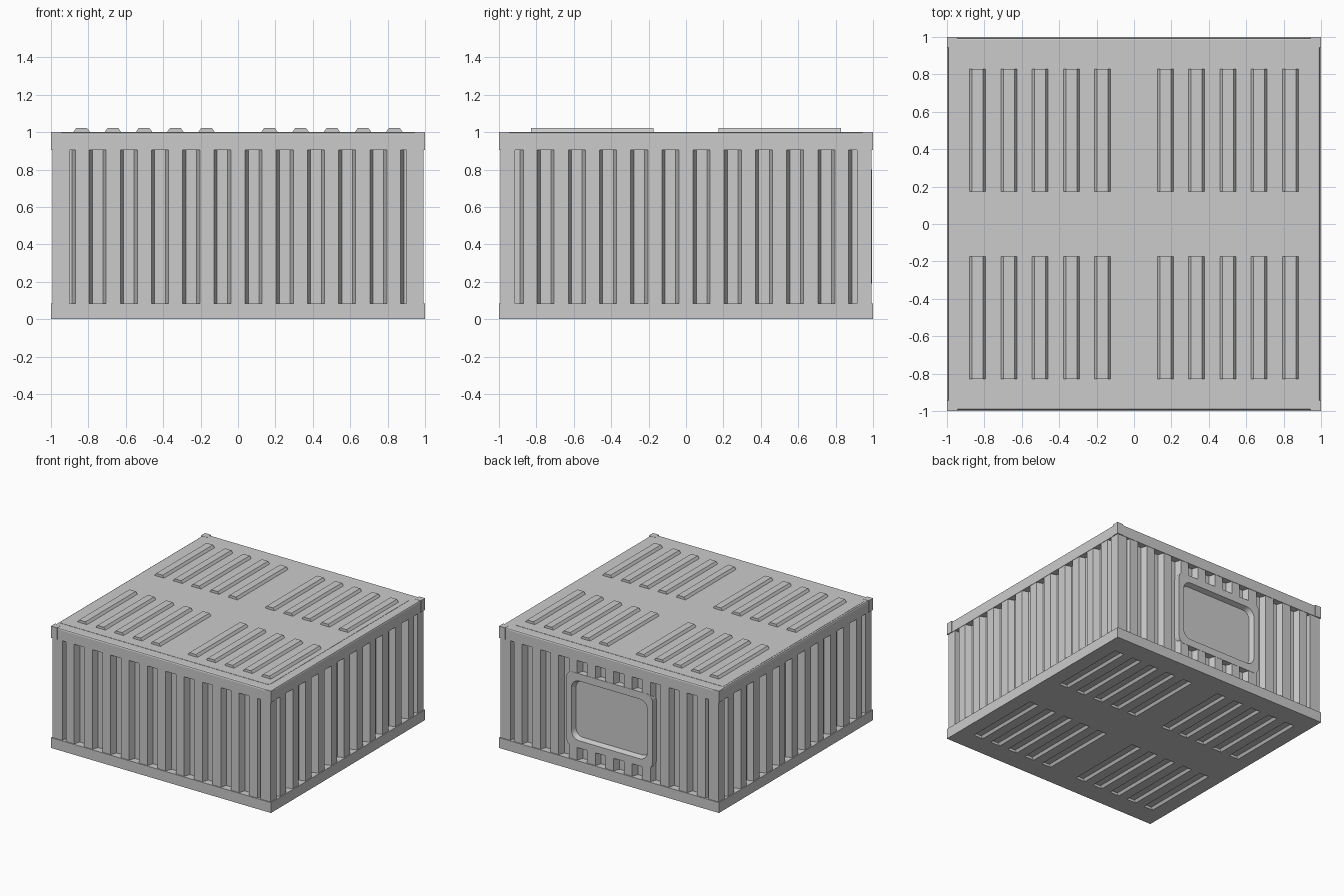
import bpy, bmesh, math
from mathutils import Matrix, Vector

cube = bpy.data.objects.get("Cube")
if cube:
    bpy.data.objects.remove(cube, do_unlink=True)

steel = bpy.data.materials.new("grey_steel")
GREY = (0.6, 0.6, 0.6, 1)
steel.use_nodes = True
steel.diffuse_color = GREY
steel.node_tree.nodes["Principled BSDF"].inputs["Base Color"].default_value = GREY

OUT, DEEP = 0.992, 0.942          # outer wall plane and recess plane
FLOOR, RAIL = 0.085, 0.905        # wall bottom and top


def finish(bm, name):
    bmesh.ops.recalc_face_normals(bm, faces=bm.faces)
    mesh = bpy.data.meshes.new(name)
    bm.to_mesh(mesh)
    bm.free()
    mesh.materials.append(steel)
    ob = bpy.data.objects.new(name, mesh)
    bpy.context.collection.objects.link(ob)
    return ob


def add_box(bm, lo, hi):
    lo, hi = Vector(lo), Vector(hi)
    m = Matrix.Translation((lo + hi) / 2) @ Matrix.Diagonal((*(hi - lo), 1))
    return bmesh.ops.create_cube(bm, size=1, matrix=m)["verts"]


def add_skin(bm, loops):
    """Bridge loops of equal length and cap both ends."""
    rings = [[bm.verts.new(p) for p in loop] for loop in loops]
    n = len(rings[0])
    for a, b in zip(rings, rings[1:]):
        for i in range(n):
            j = (i + 1) % n
            bm.faces.new((a[i], a[j], b[j], b[i]))
    bm.faces.new(rings[0])
    bm.faces.new(rings[-1])


def rounded(w, z0, z1, r, y, steps=6):
    """Rounded rectangle in the x-z plane at depth y."""
    pts = []
    for k, (cx, cz) in enumerate(((w - r, z1 - r), (r - w, z1 - r),
                                  (r - w, z0 + r), (w - r, z0 + r))):
        for s in range(steps + 1):
            a = math.pi / 2 * (k + s / steps)
            pts.append((cx + r * math.cos(a), y, cz + r * math.sin(a)))
    return pts


def cut(target, cutter):
    mod = target.modifiers.new("cut", "BOOLEAN")
    mod.operation = "DIFFERENCE"
    mod.solver = "EXACT"
    mod.object = cutter
    bpy.context.view_layer.objects.active = target
    bpy.ops.object.modifier_apply(modifier=mod.name)
    bpy.data.objects.remove(cutter, do_unlink=True)


def ribs(name, z):
    """Four groups of five tapered ribs standing on height z."""
    bm = bmesh.new()
    for sx in (-1, 1):
        for sy in (-1, 1):
            for i in range(5):
                x = sx * (0.168 + 0.167 * i)
                profile = ((-0.05, -0.01), (-0.043, 0), (-0.029, 0.02),
                           (0.029, 0.02), (0.043, 0), (0.05, -0.01))
                add_skin(bm, [[(x + u, sy * y, z + h) for u, h in profile]
                              for y in (0.173, 0.828)])
    return finish(bm, name)


# Corrugated walls with corner posts, as one closed ring
def side_profile(end):
    pts = [(-OUT, OUT), (-end, OUT), (-end, DEEP), (-0.887, DEEP), (-0.87, OUT)]
    for i in range(10):
        c = (i - 4.5) / 6
        pts += [(c - 0.0455, OUT), (c - 0.0285, DEEP),
                (c + 0.0285, DEEP), (c + 0.0455, OUT)]
    return pts + [(0.87, OUT), (0.887, DEEP), (end, DEEP), (end, OUT)]


ring = []
for k in range(4):
    turn = Matrix.Rotation(k * math.pi / 2, 3, "Z")
    ring += [turn @ Vector((u, -d, 0)) for u, d in side_profile((0.9, 0.915)[k % 2])]
bm = bmesh.new()
add_skin(bm, [[(p.x, p.y, z) for p in ring] for z in (FLOOR - 0.01, RAIL + 0.01)])
walls = finish(bm, "corrugated_walls")

# Window opening in the back wall
bm = bmesh.new()
add_skin(bm, [rounded(0.36, 0.23, 0.76, 0.07, y) for y in (0.935, 1.1)])
cut(walls, finish(bm, "window_cutter"))

# Window surround with recessed pane
bm = bmesh.new()
add_skin(bm, [rounded(0.39, 0.19, 0.80, 0.05, 0.925),
              rounded(0.39, 0.19, 0.80, 0.05, 0.994),
              rounded(0.345, 0.25, 0.74, 0.07, 0.994),
              rounded(0.33, 0.265, 0.725, 0.06, 0.955)])
finish(bm, "back_window")

# Floor frame with grooves underneath
bm = bmesh.new()
add_box(bm, (-1, -1, 0), (1, 1, FLOOR))
floor = finish(bm, "floor_frame")
cut(floor, ribs("floor_groove_cutter", 0))

# Roof frame with softened upper edges
bm = bmesh.new()
add_box(bm, (-0.995, -0.995, RAIL), (0.995, 0.995, 1))
top = [e for e in bm.edges if all(v.co.z > 0.99 for v in e.verts)]
bmesh.ops.bevel(bm, geom=top, offset=0.012, segments=2, affect="EDGES", profile=0.5)
finish(bm, "roof_frame")

# Corner fittings
bm = bmesh.new()
for sx in (-1, 1):
    for sy in (-1, 1):
        x, y = sorted((sx * 0.945, sx)), sorted((sy * 0.945, sy))
        add_box(bm, (x[0], y[0], RAIL), (x[1], y[1], 1.001))
finish(bm, "corner_fittings")

# Thin roof sheet with rounded ends on one side
bm = bmesh.new()
r = 0.03
outline = [(-0.98, 0.917), (-0.98, -0.917)]
for sy in (-1, 1):
    for s in range(5):
        a = math.pi / 2 * (s / 4 - (1 if sy < 0 else 0))
        outline.append((0.925 - r + r * math.cos(a), sy * (0.917 - r) + r * math.sin(a)))
add_skin(bm, [[(x, y, z) for x, y in outline] for z in (0.99, 1.002)])
finish(bm, "roof_sheet")

# Raised roof ribs
ribs("roof_ribs", 1.002)
